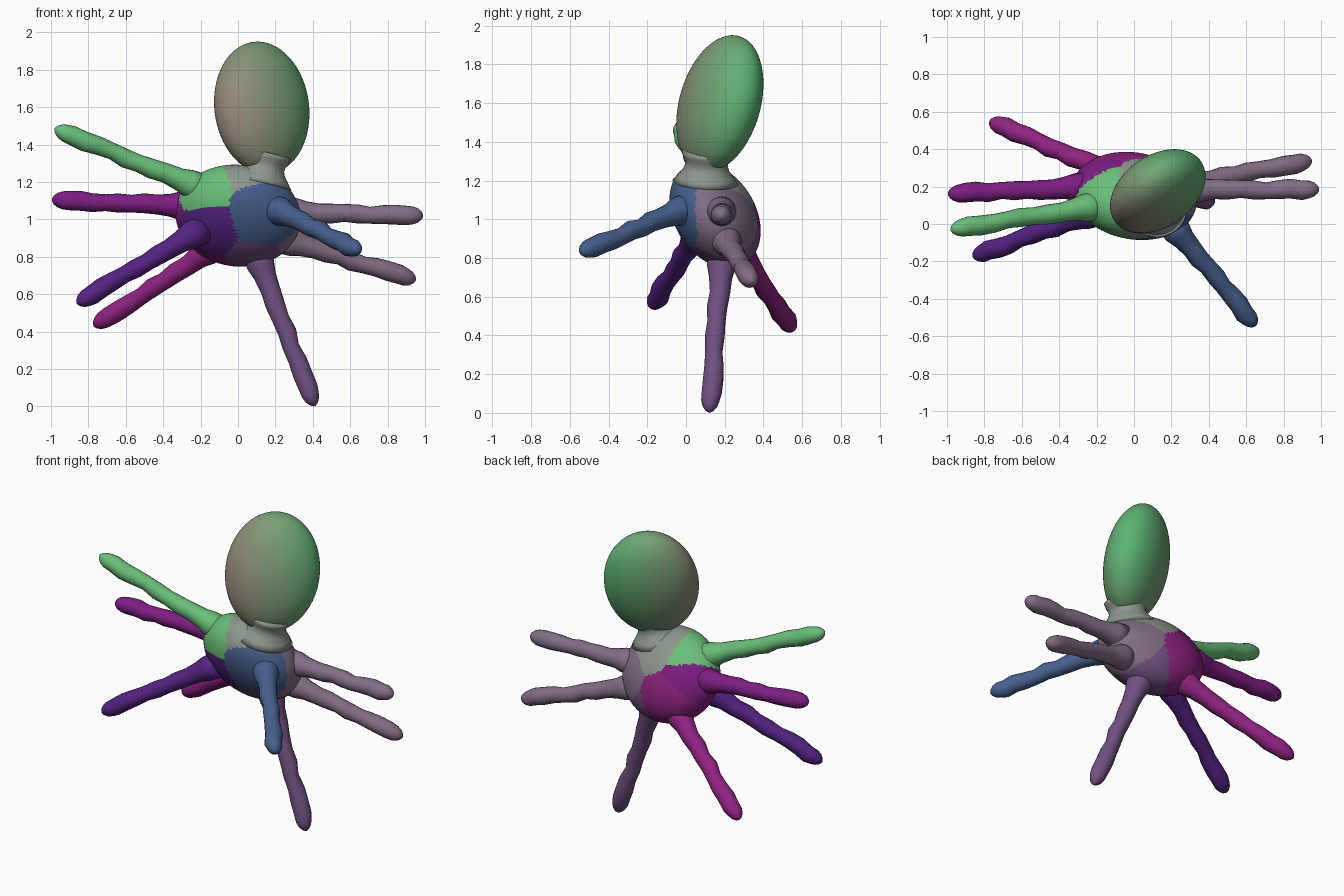
import bpy, bmesh, math, random
from mathutils import Vector, Matrix

if "Cube" in bpy.data.objects:
    bpy.data.objects.remove(bpy.data.objects["Cube"])

random.seed(4)


def material(name, rgb):
    lin = [((c / 255 + 0.055) / 1.055) ** 2.4 for c in rgb]
    m = bpy.data.materials.new(name)
    m.diffuse_color = (*lin, 1)
    m.use_nodes = True
    m.node_tree.nodes["Principled BSDF"].inputs["Base Color"].default_value = m.diffuse_color
    return m


def finish(name, bm, mats):
    bmesh.ops.recalc_face_normals(bm, faces=bm.faces)
    for f in bm.faces:
        f.smooth = True
    me = bpy.data.meshes.new(name)
    bm.to_mesh(me)
    bm.free()
    for m in mats:
        me.materials.append(m)
    ob = bpy.data.objects.new(name, me)
    bpy.context.collection.objects.link(ob)
    return ob


def ellipsoid(name, centre, xx, yy, zz, xy, xz, yz, mats, pick):
    """Tilted ellipsoid from its squared half-extents and skew terms."""
    a = math.sqrt(xx)
    b, d = xy / a, xz / a
    c = math.sqrt(yy - b * b)
    e = (yz - b * d) / c
    f = math.sqrt(zz - d * d - e * e)
    bm = bmesh.new()
    bmesh.ops.create_icosphere(bm, subdivisions=5, radius=1)
    mat = Matrix(((a, 0, 0), (b, c, 0), (d, e, f))).to_4x4()
    bmesh.ops.transform(bm, matrix=Matrix.Translation(centre) @ mat, verts=bm.verts)
    for face in bm.faces:
        face.material_index = pick(face.calc_center_median())
    return finish(name, bm, mats)


def tube(name, start, end, profile, mat, wobble=0.0, sides=20):
    """Rounded tube; profile holds (fraction along, radius)."""
    start, end = Vector(start), Vector(end)
    axis = end - start
    rot = axis.to_track_quat('Z', 'Y')
    bm = bmesh.new()
    rings = []
    for t, r in profile:
        w = wobble if 0.2 < t < 0.9 else 0
        off = Vector((random.uniform(-w, w), random.uniform(-w, w), 0))
        ring = []
        for i in range(sides):
            ang = 2 * math.pi * i / sides
            p = Vector((r * math.cos(ang), r * math.sin(ang), 0)) + off
            ring.append(bm.verts.new(start + axis * t + rot @ p))
        rings.append(ring)
    for lo, hi in zip(rings, rings[1:]):
        for i in range(sides):
            j = (i + 1) % sides
            bm.faces.new((lo[i], lo[j], hi[j], hi[i]))
    bm.faces.new(rings[0])
    bm.faces.new(rings[-1])
    return finish(name, bm, [mat])


# Limbs: name, base, tip, colour
limbs = [
    ("upper_left_limb", (-0.18, 0.10, 1.16), (-0.98, -0.03, 1.485), (105, 190, 120)),
    ("middle_left_limb", (-0.24, 0.20, 1.07), (-0.995, 0.16, 1.105), (125, 30, 130)),
    ("lower_left_limb", (-0.19, 0.07, 0.95), (-0.86, -0.175, 0.55), (85, 35, 130)),
    ("back_left_limb", (-0.10, 0.26, 0.87), (-0.77, 0.55, 0.43), (145, 35, 130)),
    ("standing_limb", (0.09, 0.19, 0.84), (0.41, 0.12, 0.003), (112, 80, 130)),
    ("front_limb", (0.19, 0.01, 1.06), (0.65, -0.545, 0.83), (70, 95, 140)),
    ("upper_right_limb", (0.24, 0.18, 1.04), (0.99, 0.185, 1.02), (130, 110, 135)),
    ("lower_right_limb", (0.22, 0.20, 0.90), (0.95, 0.34, 0.675), (130, 108, 130)),
]
profile = [(0, 0.08), (0.1, 0.075), (0.17, 0.06), (0.26, 0.053), (0.35, 0.053),
           (0.44, 0.047), (0.53, 0.051), (0.62, 0.045), (0.71, 0.05), (0.8, 0.053),
           (0.88, 0.052), (0.93, 0.047), (0.965, 0.037), (0.988, 0.022), (1, 0.006)]
limb_mats = []
for name, base, tip, rgb in limbs:
    m = material(name + "_colour", rgb)
    limb_mats.append(m)
    tube(name, base, tip, profile, m, wobble=0.006)

# Body, coloured by the nearest limb
neck_mat = material("neck_colour", (140, 150, 140))
anchors = [Vector(l[1]) + (Vector(l[2]) - Vector(l[1])).normalized() * 0.12 for l in limbs]
anchors.append(Vector((0.13, 0.12, 1.33)))
ellipsoid("body", Vector((0, 0.15, 1.02)), 0.112, 0.0555, 0.0745, -0.01, -0.005, -0.019,
          limb_mats + [neck_mat],
          lambda p: min(range(len(anchors)), key=lambda i: (p - anchors[i]).length))

# Head, fading from beige to green
SHADES = 10
lo, hi = (150, 135, 120), (90, 180, 115)
head_mats = [material("head_shade_%d" % i,
                      [a + (b - a) * i / (SHADES - 1) for a, b in zip(lo, hi)])
             for i in range(SHADES)]
head_c = Vector((0.127, 0.175, 1.597))
ellipsoid("head", head_c, 0.065, 0.0506, 0.125, 0.02, -0.008, 0.023, head_mats,
          lambda p: max(0, min(SHADES - 1, int(SHADES * (0.5 + (p - head_c).dot(
              Vector((0.6, 0.8, 0))) / 0.6)))))

# Neck blending head into body
tube("neck", (0.12, 0.10, 1.19), (0.155, 0.11, 1.35),
     [(0, 0.17), (0.2, 0.145), (0.4, 0.12), (0.55, 0.11), (0.7, 0.113), (0.85, 0.125), (1, 0.13)],
     neck_mat, sides=32)
